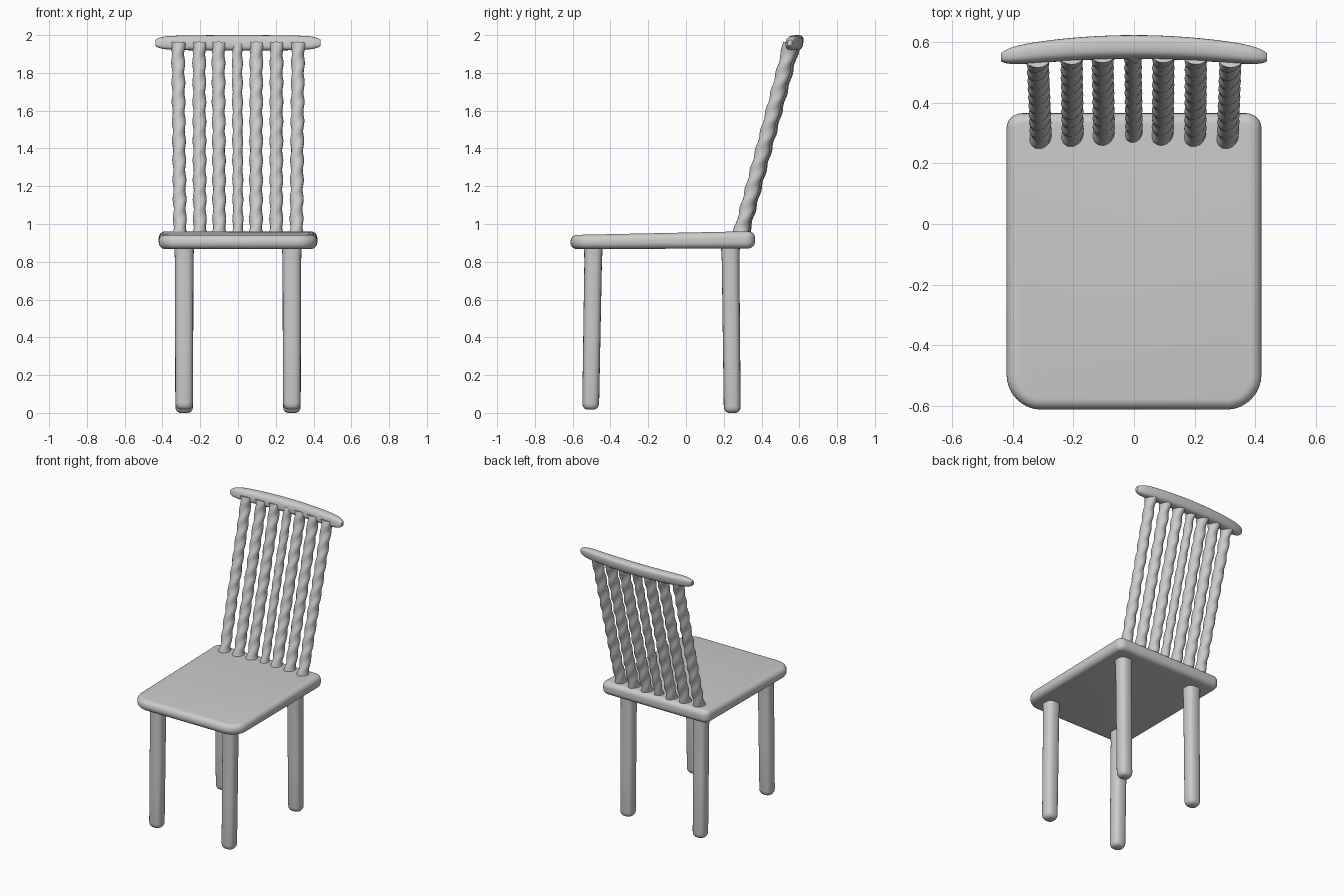
import bpy, bmesh
from math import sin, cos, pi, tau, radians, copysign
from mathutils import Vector

if "Cube" in bpy.data.objects:
    bpy.data.objects.remove(bpy.data.objects["Cube"])


def loft(name, rings):
    """Skin a list of equal-length point rings and close both ends."""
    bm = bmesh.new()
    rows = [[bm.verts.new(p) for p in ring] for ring in rings]
    n = len(rows[0])
    for a, b in zip(rows, rows[1:]):
        for i in range(n):
            j = (i + 1) % n
            bm.faces.new((a[i], a[j], b[j], b[i]))
    bm.faces.new(rows[0][::-1])
    bm.faces.new(rows[-1])
    bmesh.ops.recalc_face_normals(bm, faces=bm.faces)
    mesh = bpy.data.meshes.new(name)
    bm.to_mesh(mesh)
    bm.free()
    obj = bpy.data.objects.new(name, mesh)
    bpy.context.collection.objects.link(obj)
    bpy.ops.object.select_all(action='DESELECT')
    obj.select_set(True)
    bpy.context.view_layer.objects.active = obj
    bpy.ops.object.shade_smooth_by_angle(angle=radians(40))
    return obj


def squircle(t, power=0.7):
    c, s = cos(t), sin(t)
    return copysign(abs(c) ** power, c), copysign(abs(s) ** power, s)


# Seat: rounded plan, larger radii at the front, soft edge, top rising to the back
def seat_ring(inset, z, rise):
    pts = []
    for sx, sy, start in ((1, 1, 0), (-1, 1, 1), (-1, -1, 2), (1, -1, 3)):
        r = 0.05 if sy > 0 else 0.11
        cx = sx * (0.42 - r)
        cy = 0.365 - r if sy > 0 else -0.617 + r
        rr = max(r - inset, 0.005)
        shift = max(inset - r + 0.005, 0)
        for k in range(9):
            a = (start + k / 8) * pi / 2
            x = cx - sx * shift + rr * cos(a)
            y = cy - sy * shift + rr * sin(a)
            # front edge bows slightly
            if sy < 0:
                y += 0.01 * (x / 0.42) ** 2
            pts.append((x, y, z + rise * (y + 0.6)))
    return pts


BOTTOM, TOP, EDGE = 0.867, 0.942, 0.035
seat_rings = []
for k in range(7):
    a = k / 6 * pi / 2
    seat_rings.append(seat_ring(EDGE * (1 - sin(a)), BOTTOM + EDGE * (1 - cos(a)), 0.004))
for k in range(7):
    a = k / 6 * pi / 2
    seat_rings.append(seat_ring(EDGE * (1 - cos(a)), TOP - EDGE * (1 - sin(a)), 0.021))
loft("seat", seat_rings)


# Legs: soft-square posts with rounded feet
def leg(name, x, y_foot, y_top, z0):
    rings = []
    for z, r in ((0, .022), (.006, .036), (.018, .044), (.035, .047),
                 (.4, .048), (.8, .049), (.85, .051), (.90, .054)):
        f = z / 0.9
        y = y_foot + (y_top - y_foot) * f
        ring = []
        for i in range(24):
            u, v = squircle(tau * i / 24, 0.75)
            ring.append((x + r * u, y + r * 0.95 * v, z0 + z * (0.9 - z0) / 0.9))
        rings.append(ring)
    loft(name, rings)


for side, sx in (("left", -1), ("right", 1)):
    leg(f"front_leg_{side}", sx * 0.285, -0.505, -0.49, 0.018)
    leg(f"back_leg_{side}", sx * 0.285, 0.245, 0.235, 0.0)


# Top rail: bowed backward in the middle, rounded ends
def rail_y(x):
    return 0.583 - 0.034 * (x / 0.44) ** 2


rail_rings = []
for k in range(33):
    a = -pi / 2 + pi * k / 32
    x = 0.438 * sin(a)
    end = max(1 - (abs(x) / 0.445) ** 12, 0.0) ** 0.5
    depth = (0.038 - 0.008 * (x / 0.44) ** 2) * end
    height = (0.041 - 0.005 * (x / 0.44) ** 2) * end
    ring = []
    for i in range(24):
        u, v = squircle(tau * i / 24)
        dy, dz = depth * u, height * v
        ring.append((x, rail_y(x) + dy + 0.15 * dz, 1.959 + dz))
    rail_rings.append(ring)
loft("top_rail", rail_rings)


# Back spindles: leaning, twisted two-lobed rods with flared ends
def spindle(name, x0, x1, radius):
    p0 = Vector((x0, 0.293 - 0.012 * (x0 / 0.31) ** 2, 0.925))
    p1 = Vector((x1, rail_y(x1) - 0.012, 1.955))
    axis = (p1 - p0).normalized()
    side = Vector((1, 0, 0))
    side = (side - axis * side.dot(axis)).normalized()
    back = axis.cross(side)
    rings = []
    steps = 72
    for k in range(steps + 1):
        f = k / steps
        flare = 1 + 0.25 * max(0, 1 - f / 0.06) + 0.2 * max(0, 1 - (1 - f) / 0.06)
        c = p0.lerp(p1, f)
        ring = []
        for i in range(16):
            t = tau * i / 16
            r = radius * flare * (1 + 0.09 * cos(2 * (t - tau * 5 * f)))
            ring.append(c + side * (r * cos(t)) + back * (r * 1.05 * sin(t)))
        rings.append(ring)
    loft(name, rings)


for n, (x0, x1) in enumerate(((-.307, -.318), (-.202, -.206), (-.099, -.104), (0, -.004),
                              (.095, .097), (.202, .204), (.309, .318)), 1):
    spindle(f"back_spindle_{n}", x0, x1, 0.027 if n == 4 else 0.034)
